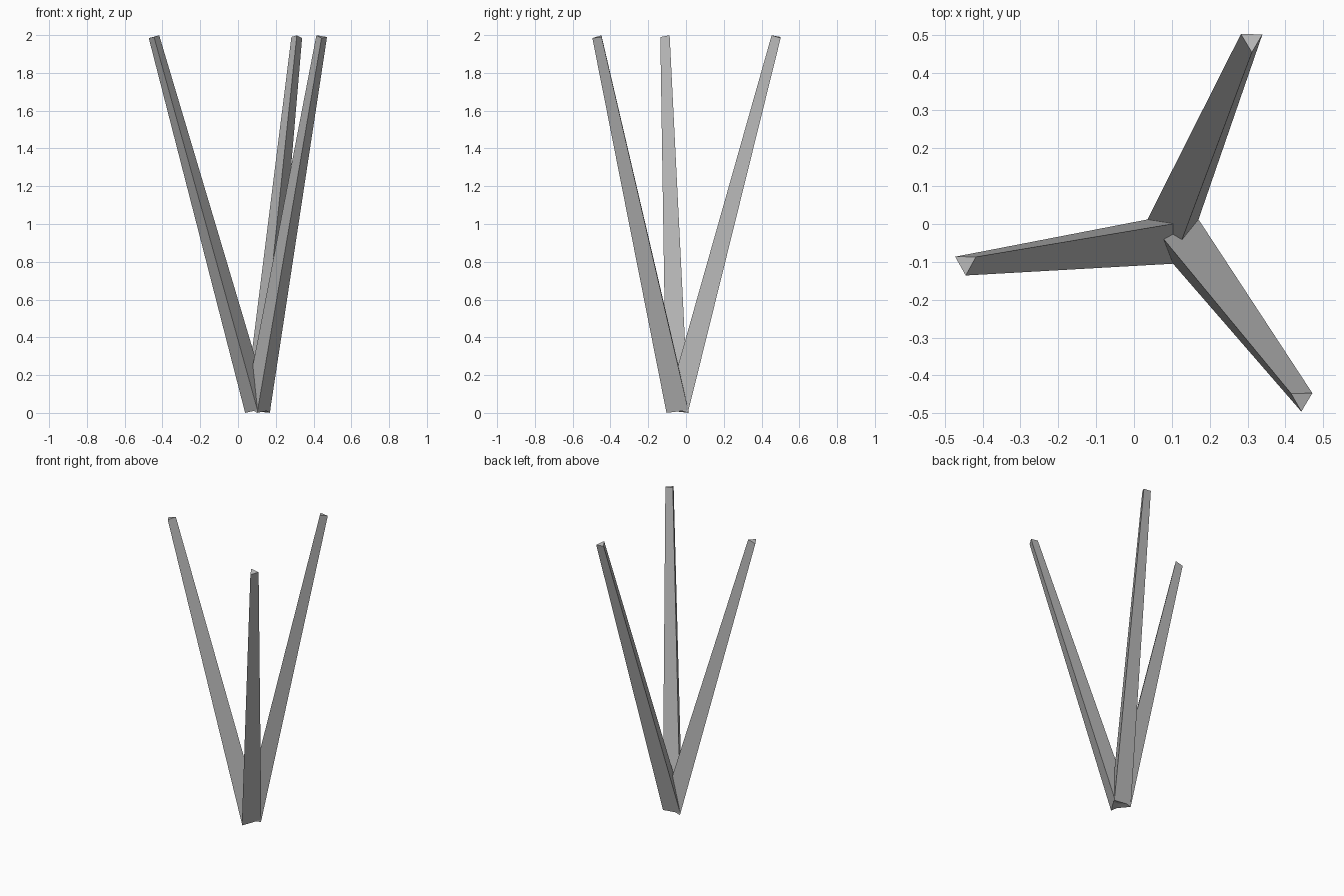
import bpy, bmesh, math
from mathutils import Vector, Matrix

if "Cube" in bpy.data.objects:
    bpy.data.objects.remove(bpy.data.objects["Cube"])

grey = bpy.data.materials.new("light_grey")
grey.diffuse_color = (0.5, 0.5, 0.5, 1)
grey.use_nodes = True
grey.node_tree.nodes["Principled BSDF"].inputs["Base Color"].default_value = grey.diffuse_color

CENTRE = Vector((0.103, -0.027, 0.0))   # shared axis of the three legs
SPREAD, BASE_Z, TIP_Z = 0.553, 0.017, 1.991
BASE_R, TIP_R = 0.078, 0.033            # triangle radii at foot and tip


def leg(name, angle):
    """Tapered triangular bar leaning outward, ends square to its axis."""
    out = Vector((math.cos(angle), math.sin(angle), 0))
    tilt = Matrix.Rotation(math.atan2(SPREAD, TIP_Z - BASE_Z), 3,
                           Vector((0, 0, 1)).cross(out))
    bm = bmesh.new()
    rings = []
    for pos, r in ((CENTRE + Vector((0, 0, BASE_Z)), BASE_R),
                   (CENTRE + out * SPREAD + Vector((0, 0, TIP_Z)), TIP_R)):
        rings.append([bm.verts.new(pos + tilt @ Vector(
            (r * math.cos(math.radians(a)), r * math.sin(math.radians(a)), 0)))
            for a in (30, 150, 270)])
    foot, tip = rings
    bm.faces.new(foot[::-1])
    bm.faces.new(tip)
    for i in range(3):
        j = (i + 1) % 3
        bm.faces.new((foot[i], foot[j], tip[j], tip[i]))
    mesh = bpy.data.meshes.new(name)
    bm.to_mesh(mesh)
    bm.free()
    mesh.materials.append(grey)
    bpy.context.collection.objects.link(bpy.data.objects.new(name, mesh))


# Three identical legs, a third of a turn apart
for name, deg in (("back_leg", 67.9), ("left_leg", 187.9), ("front_leg", 307.9)):
    leg(name, math.radians(deg))
